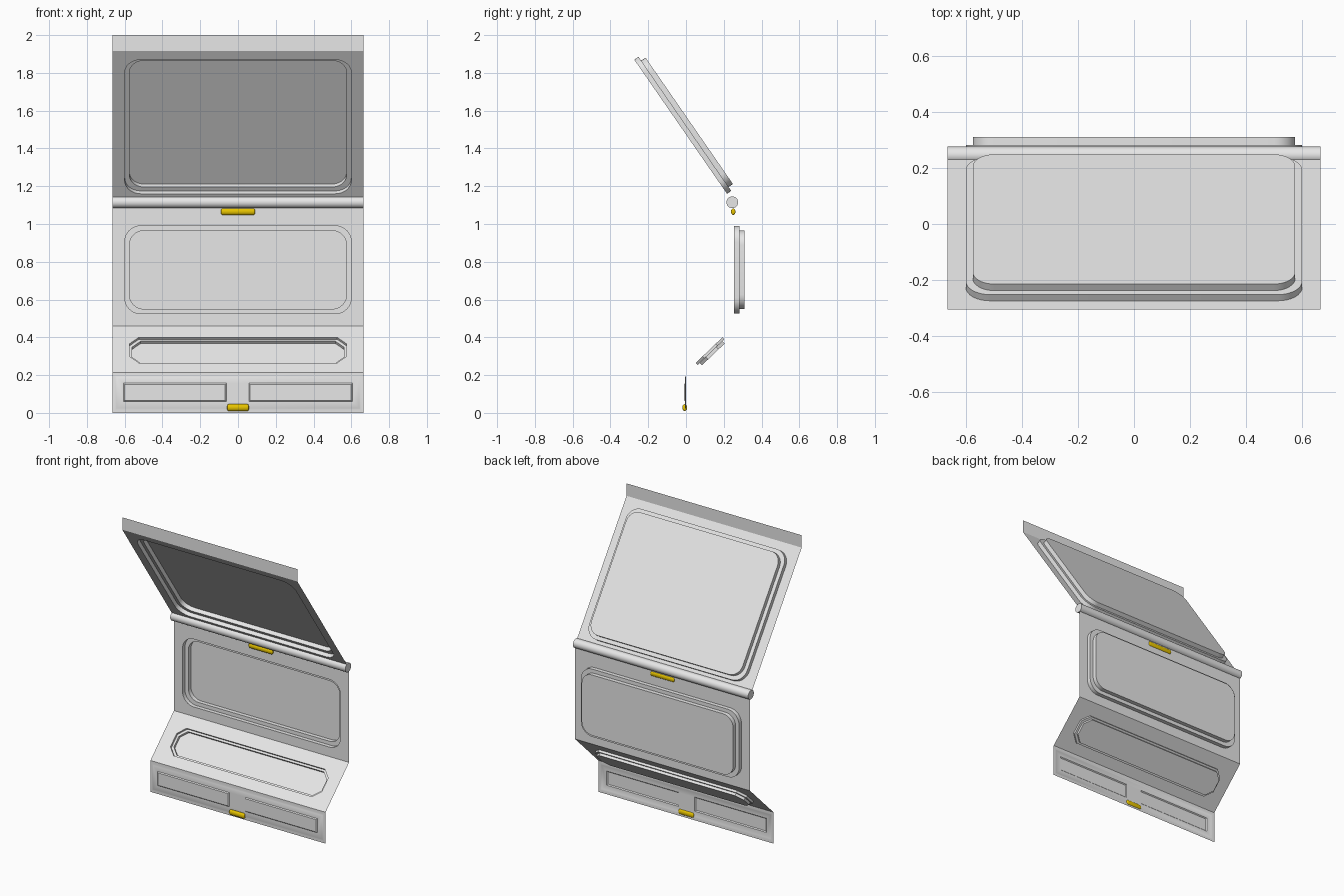
import bpy, bmesh, math
from mathutils import Vector

if "Cube" in bpy.data.objects:
    bpy.data.objects.remove(bpy.data.objects["Cube"], do_unlink=True)

HALF = 0.665  # half width of the sheet


def material(name, rgb):
    m = bpy.data.materials.new(name)
    m.use_nodes = True
    m.diffuse_color = (*rgb, 1)
    m.node_tree.nodes["Principled BSDF"].inputs["Base Color"].default_value = (*rgb, 1)
    return m


GREY = material("light grey", (0.8, 0.8, 0.8))
YELLOW = material("yellow", (0.8, 0.55, 0.0))


def finish(name, bm, mat, angle=30):
    mesh = bpy.data.meshes.new(name)
    bm.to_mesh(mesh)
    bm.free()
    mesh.materials.append(mat)
    ob = bpy.data.objects.new(name, mesh)
    bpy.context.collection.objects.link(ob)
    bpy.ops.object.select_all(action='DESELECT')
    ob.select_set(True)
    bpy.context.view_layer.objects.active = ob
    bpy.ops.object.shade_smooth_by_angle(angle=math.radians(angle))
    return ob


class Panel:
    """Flat panel between two (y, z) points, with depth measured to the back."""

    def __init__(self, low, high):
        self.bm = bmesh.new()
        self.origin = Vector((0, *low))
        span = Vector((0, *high)) - self.origin
        self.length = span.length
        self.up = span.normalized()
        self.back = Vector((0, self.up.z, -self.up.y))

    def at_height(self, z):
        return (z - self.origin.z) / self.up.z

    def loop(self, box, depth=0.0, radius=0.0, segs=8):
        """Ring of vertices around a box, with round or chamfered corners."""
        x0, x1, v0, v1 = box
        pts = []
        for i, (x, v) in enumerate(((x1, v1), (x0, v1), (x0, v0), (x1, v0))):
            if radius <= 0:
                pts.append((x, v))
                continue
            cx = x - radius if x == x1 else x + radius
            cv = v - radius if v == v1 else v + radius
            for k in range(segs + 1):
                a = math.pi / 2 * (i + k / segs)
                pts.append((cx + radius * math.cos(a), cv + radius * math.sin(a)))
        return [self.bm.verts.new(self.origin + Vector((x, 0, 0)) + self.up * v
                                  + self.back * depth) for x, v in pts]

    def edges(self, ring):
        out = []
        for a, b in zip(ring, ring[1:] + ring[:1]):
            out.append(self.bm.edges.get((a, b)) or self.bm.edges.new((a, b)))
        return out

    def fill(self, *rings):
        bmesh.ops.triangle_fill(self.bm, use_beauty=True, normal=self.back,
                                edges=[e for r in rings for e in self.edges(r)])

    def wall(self, a, b):
        n = len(a)
        for i in range(n):
            j = (i + 1) % n
            self.bm.faces.new((a[i], a[j], b[j], b[i]))

    def sheet(self):
        return self.loop((-HALF, HALF, 0, self.length))

    def stepped_tray(self, box, depths, inset, radius, segs):
        """Sheet with a two-step pressed tray."""
        x0, x1, v0, v1 = box
        inner = (x0 + inset, x1 - inset, v0 + inset, v1 - inset)
        lip = self.loop(box, 0, radius, segs)
        ledge = self.loop(box, depths[0], radius, segs)
        step = self.loop(inner, depths[0], radius - inset / 3, segs)
        base = self.loop(inner, depths[1], radius - inset / 3, segs)
        self.fill(self.sheet(), lip)
        for a, b in ((lip, ledge), (ledge, step), (step, base)):
            self.wall(a, b)
        self.bm.faces.new(base)

    def done(self, name):
        bmesh.ops.recalc_face_normals(self.bm, faces=self.bm.faces[:])
        return finish(name, self.bm, GREY)


# Pressed panels: name, low and high (y, z), tray half width, tray heights,
# step depths, inset, corner radius, corner segments
trays = (
    ("sloped_shelf", (0, 0.215), (0.255, 0.46), 0.575, (0.265, 0.4),
     (0.015, 0.032), 0.014, 0.05, 1),
    ("back_panel", (0.255, 0.46), (0.255, 1.115), 0.6, (0.525, 0.99),
     (0.027, 0.055), 0.025, 0.085, 8),
    ("upper_lid", (0.245, 1.12), (-0.305, 1.915), 0.6, (1.16, 1.87),
     (0.027, 0.055), 0.025, 0.085, 8),
)
for name, low, high, half, heights, depths, inset, radius, segs in trays:
    p = Panel(low, high)
    v0, v1 = (p.at_height(z) for z in heights)
    p.stepped_tray((-half, half, v0, v1), depths, inset, radius, segs)
    p.done(name)

# Upright flap above the lid
p = Panel((-0.305, 1.915), (-0.305, 2.0))
p.bm.faces.new(p.sheet())
p.done("top_flap")

# Front kick panel with a thin rim and two raised plates
p = Panel((0, 0), (0, 0.215))
rim = p.loop((-0.65, 0.65, 0.017, 0.197))
plate = p.loop((-0.642, 0.642, 0.025, 0.189), -0.004)
p.fill(p.sheet(), rim)
p.wall(rim, plate)
holes = []
for x0, x1 in ((-0.607, -0.062), (0.058, 0.605)):
    hole = p.loop((x0, x1, 0.06, 0.157), -0.004)
    face = p.loop((x0 + 0.006, x1 - 0.006, 0.066, 0.151), -0.01)
    p.wall(hole, face)
    p.bm.faces.new(face)
    holes.append(hole)
p.fill(plate, *holes)
p.done("front_panel")


def bar(name, centre, radius, length, mat, squash=1.0, rounding=0.0):
    """Rod along x, with optional rounded ends."""
    bm = bmesh.new()
    bmesh.ops.create_cone(bm, cap_ends=True, segments=24, radius1=radius,
                          radius2=radius, depth=length)
    if rounding:
        ends = [e for e in bm.edges if abs(e.verts[0].co.z - e.verts[1].co.z) < 1e-5]
        bmesh.ops.bevel(bm, geom=ends, offset=rounding, segments=4,
                        profile=0.5, affect='EDGES')
    for v in bm.verts:
        x, y, z = v.co
        v.co = Vector((z, y * squash, -x)) + Vector(centre)
    bmesh.ops.recalc_face_normals(bm, faces=bm.faces[:])
    return finish(name, bm, mat, 40)


# Hinge rod and the two grips
bar("hinge_rod", (0, 0.245, 1.115), 0.031, 2 * HALF, GREY)
bar("upper_grip", (0, 0.25, 1.065), 0.017, 0.18, YELLOW, 0.7, 0.009)
bar("lower_grip", (0, -0.007, 0.028), 0.018, 0.114, YELLOW, 0.7, 0.009)
